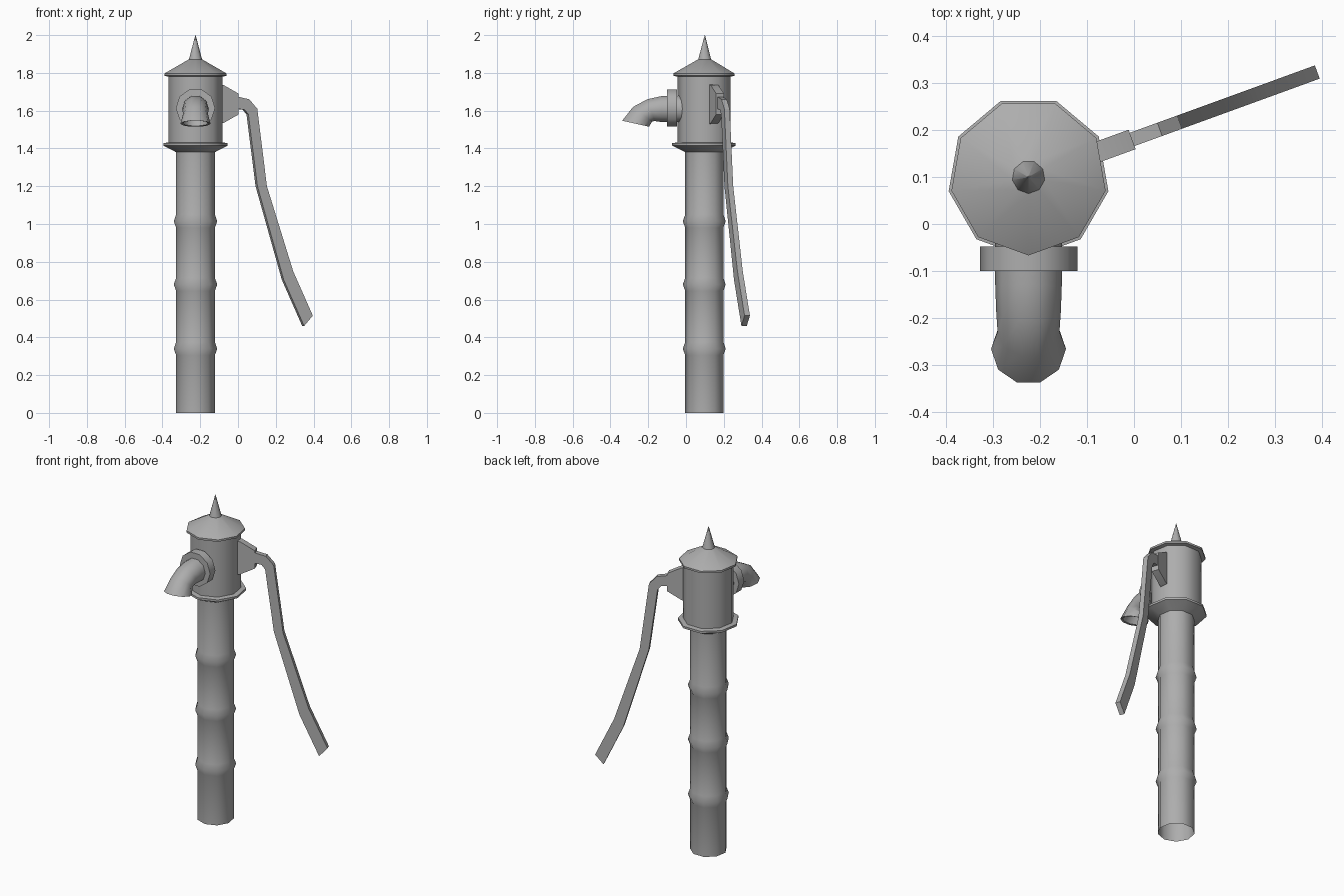
import bpy
from math import sin, cos, pi, radians
from mathutils import Vector

cube = bpy.data.objects.get("Cube")
if cube:
    bpy.data.objects.remove(cube)

AXIS = Vector((-0.225, 0.1, 0))

iron = bpy.data.materials.new("cast_iron_grey")
iron.use_nodes = True
GREY = (0.42, 0.42, 0.42, 1)
iron.diffuse_color = GREY
iron.node_tree.nodes["Principled BSDF"].inputs["Base Color"].default_value = GREY


def loft(name, rings, cap_start=True, cap_end=True, smooth=45):
    """Skin a list of equal-sized point rings into one object."""
    n = len(rings[0])
    verts = [p for ring in rings for p in ring]
    faces = []
    for k in range(len(rings) - 1):
        for i in range(n):
            j = (i + 1) % n
            faces.append((k * n + i, k * n + j, (k + 1) * n + j, (k + 1) * n + i))
    if cap_start:
        faces.append(tuple(reversed(range(n))))
    if cap_end:
        faces.append(tuple(range(len(verts) - n, len(verts))))
    mesh = bpy.data.meshes.new(name)
    mesh.from_pydata(verts, [], faces)
    mesh.materials.append(iron)
    obj = bpy.data.objects.new(name, mesh)
    bpy.context.collection.objects.link(obj)
    bpy.ops.object.select_all(action='DESELECT')
    obj.select_set(True)
    bpy.context.view_layer.objects.active = obj
    # consistent outward normals
    bpy.ops.object.mode_set(mode='EDIT')
    bpy.ops.mesh.select_all(action='SELECT')
    bpy.ops.mesh.normals_make_consistent(inside=False)
    bpy.ops.object.mode_set(mode='OBJECT')
    bpy.ops.object.shade_smooth_by_angle(angle=radians(smooth))
    return obj


def turned(name, profile, **caps):
    """Nine-sided lathe about the pump axis, one corner facing the front."""
    angles = [-pi / 2 + 2 * pi * i / 9 for i in range(9)]
    rings = [[AXIS + Vector((r * cos(a), r * sin(a), z)) for a in angles]
             for r, z in profile]
    return loft(name, rings, **caps)


def spout_ring(top, bottom, half_width):
    """Ten-sided ring between a top and a bottom (y, z) point, flats up and down."""
    t, b = Vector((0, *top)), Vector((0, *bottom))
    mid, up = (t + b) / 2, (t - b) / 2 / cos(pi / 10)
    ring = []
    for i in range(10):
        a = 2 * pi * i / 10
        ring.append(mid + up * sin(a) + Vector((AXIS.x + half_width * cos(a), 0, 0)))
    return ring


def arm(name, pairs, half_width):
    """Rectangular bar on the slanted lever plane; pairs are upper and lower (x, z)."""
    turn = radians(20)
    out = Vector((cos(turn), sin(turn), 0))
    side = Vector((-sin(turn), cos(turn), 0)) * half_width

    def place(p, s):
        reach = (p[0] - AXIS.x) / cos(turn)
        return AXIS + out * reach + side * s + Vector((0, 0, p[1]))

    rings = [[place(u, 1), place(u, -1), place(l, -1), place(l, 1)] for u, l in pairs]
    return loft(name, rings, smooth=30)


# standpipe with three collars, open at the foot
pipe = [(0.104, 0)]
for z in (0.34, 0.68, 1.015):
    pipe += [(0.104, z - 0.035), (0.117, z), (0.104, z + 0.035)]
pipe += [(0.104, 1.38)]
turned("standpipe", pipe, cap_start=False, cap_end=False)

# pump head: flared collar, barrel, roof
turned("head_collar", [(0.104, 1.38), (0.173, 1.415), (0.173, 1.428), (0.145, 1.432)],
       cap_start=False, cap_end=False)
turned("head_barrel", [(0.145, 1.43), (0.145, 1.785)], cap_start=False, cap_end=False)
turned("head_roof", [(0.145, 1.78), (0.167, 1.785), (0.167, 1.797), (0.035, 1.872)],
       cap_start=False)
turned("roof_spike", [(0.037, 1.865), (0.001, 2.0)])

# spout flange and bent spout with a hollow mouth
loft("spout_flange", [spout_ring((y, 1.713), (y, 1.515), 0.104) for y in (-0.048, -0.1)])
loft("spout", [
    spout_ring((0.0, 1.68), (0.0, 1.54), 0.071),
    spout_ring((-0.13, 1.677), (-0.13, 1.54), 0.071),
    spout_ring((-0.206, 1.66), (-0.165, 1.545), 0.069),
    spout_ring((-0.28, 1.62), (-0.18, 1.543), 0.066),
    spout_ring((-0.338, 1.547), (-0.195, 1.515), 0.08),
    spout_ring((-0.325, 1.547), (-0.205, 1.52), 0.068),
    spout_ring((-0.27, 1.605), (-0.19, 1.55), 0.055),
])

# lever bracket and bent lever
arm("lever_bracket", [((-0.1, 1.738), (-0.1, 1.53)), ((-0.083, 1.735), (-0.083, 1.535)),
                      ((-0.004, 1.69), (-0.004, 1.58))], 0.022)
arm("lever", [
    ((-0.01, 1.675), (-0.01, 1.61)),
    ((0.055, 1.66), (0.03, 1.605)),
    ((0.097, 1.61), (0.05, 1.58)),
    ((0.148, 1.2), (0.098, 1.2)),
    ((0.287, 0.75), (0.237, 0.705)),
    ((0.391, 0.515), (0.345, 0.46)),
], 0.015)
